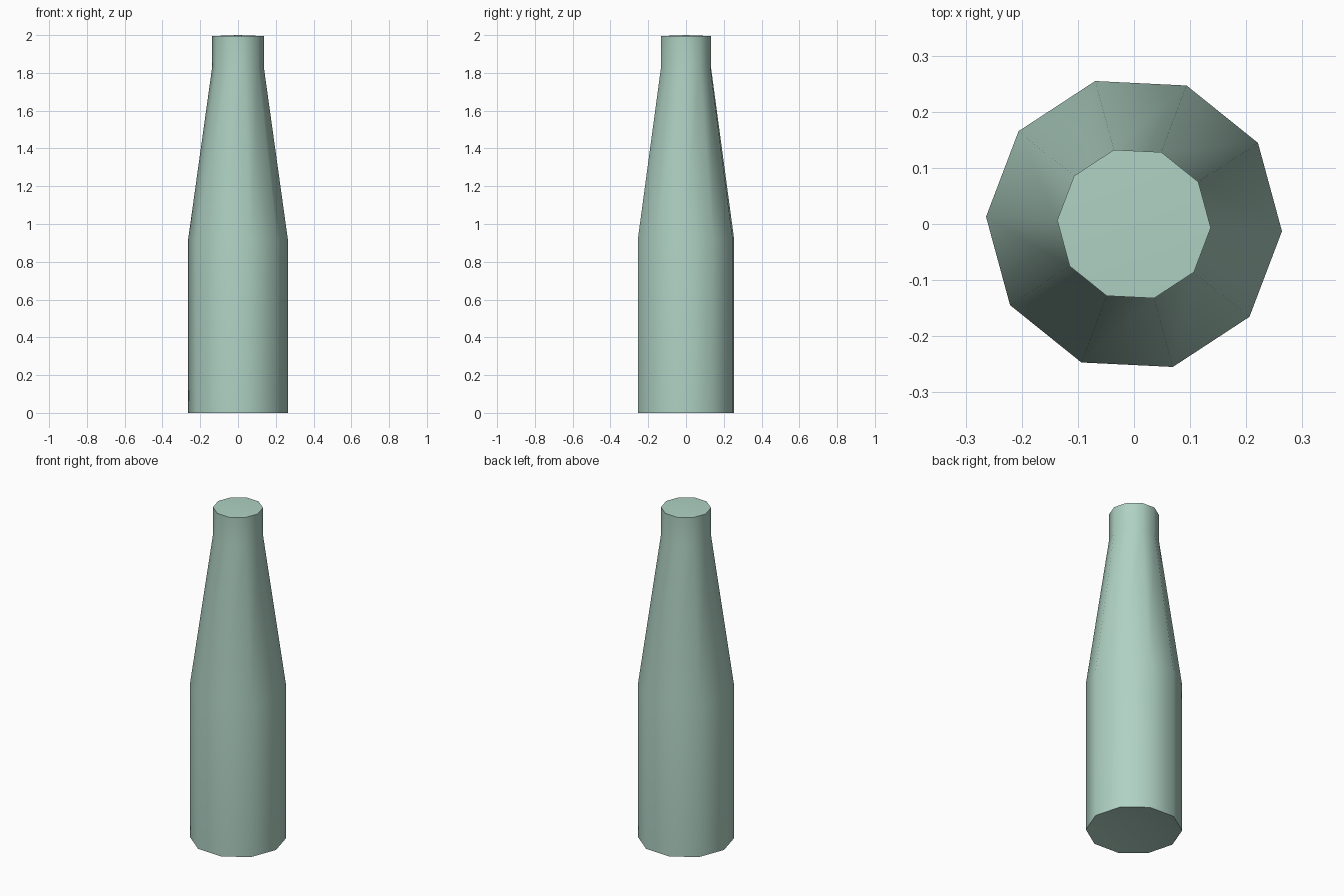
import bpy
import bmesh
from math import cos, sin, tau, radians

cube = bpy.data.objects.get("Cube")
if cube:
    bpy.data.objects.remove(cube, do_unlink=True)

SIDES = 10
TURN = radians(-2.8)

# Pale green glass
glass = bpy.data.materials.new("pale green glass")
glass.use_nodes = True
colour = (0.43, 0.64, 0.55, 1)
glass.diffuse_color = colour
glass.node_tree.nodes["Principled BSDF"].inputs["Base Color"].default_value = colour

# Radius and height of each ring: base, shoulder, neck, rim
profile = [(0.264, 0), (0.264, 0.92), (0.137, 1.83), (0.137, 1.995)]

bm = bmesh.new()
rings = []
for radius, z in profile:
    angles = [TURN + tau * i / SIDES for i in range(SIDES)]
    rings.append([bm.verts.new((radius * cos(a), radius * sin(a), z)) for a in angles])


def fan(ring, z):
    """Close a ring with triangles around a centre point."""
    centre = bm.verts.new((0, 0, z))
    for i in range(SIDES):
        bm.faces.new((ring[i], ring[(i + 1) % SIDES], centre))


# Walls
for low, high in zip(rings, rings[1:]):
    for i in range(SIDES):
        j = (i + 1) % SIDES
        bm.faces.new((low[i], low[j], high[j], high[i]))

# Slightly domed top and hollowed underside
fan(rings[-1], 2)
fan(rings[0], 0.04)
bmesh.ops.recalc_face_normals(bm, faces=bm.faces)

mesh = bpy.data.meshes.new("bottle")
bm.to_mesh(mesh)
bm.free()
mesh.materials.append(glass)
bottle = bpy.data.objects.new("bottle", mesh)
bpy.context.collection.objects.link(bottle)

# Smooth walls with sharp rims
bpy.context.view_layer.objects.active = bottle
bottle.select_set(True)
bpy.ops.object.shade_smooth_by_angle(angle=radians(40))
